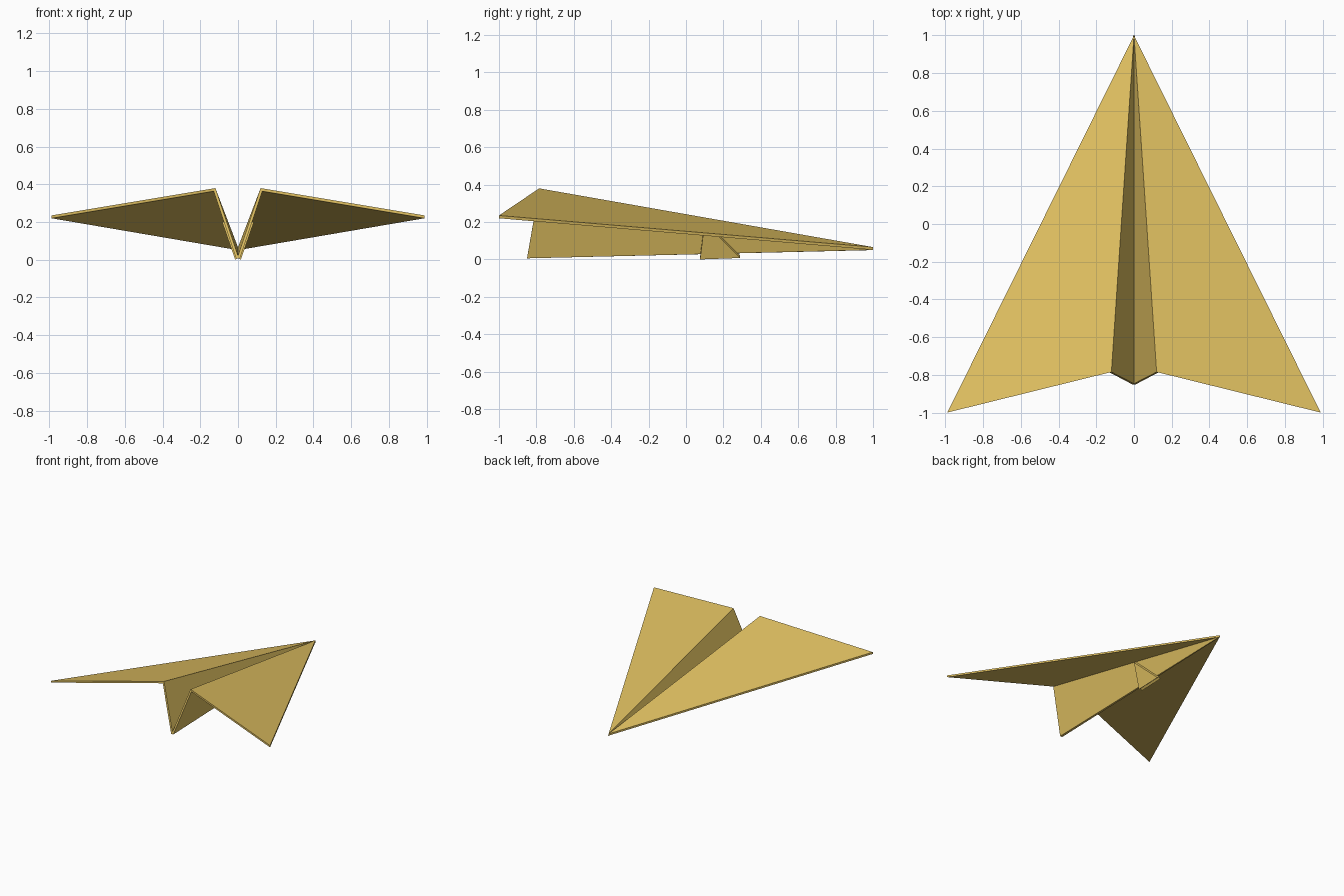
import bpy, bmesh
from mathutils import Vector

if "Cube" in bpy.data.objects:
    bpy.data.objects.remove(bpy.data.objects["Cube"])

paper = bpy.data.materials.new("tan_paper")
paper.diffuse_color = (0.75, 0.53, 0.12, 1)
paper.use_nodes = True
paper.node_tree.nodes["Principled BSDF"].inputs["Base Color"].default_value = paper.diffuse_color


def mirrored_part(name, points):
    """Convex sheet on the +x side, mirrored to -x."""
    bm = bmesh.new()
    for p in points:
        bm.verts.new(p)
    bmesh.ops.convex_hull(bm, input=bm.verts[:])
    # open the centre plane so both halves join into one shell
    inner = [f for f in bm.faces if all(abs(v.co.x) < 1e-5 for v in f.verts)]
    bmesh.ops.delete(bm, geom=inner, context='FACES')
    bmesh.ops.dissolve_limit(bm, angle_limit=0.01, verts=bm.verts[:], edges=bm.edges[:])
    bmesh.ops.recalc_face_normals(bm, faces=bm.faces[:])
    mesh = bpy.data.meshes.new(name)
    bm.to_mesh(mesh)
    bm.free()
    mesh.materials.append(paper)
    obj = bpy.data.objects.new(name, mesh)
    bpy.context.collection.objects.link(obj)
    mod = obj.modifiers.new("mirror", 'MIRROR')
    mod.merge_threshold = 0.0001
    return obj


def sheet(points, offset):
    """Outline plus a copy shifted by the paper thickness."""
    return points + [Vector(p) + Vector(offset) for p in points]


# wings: thin triangles from the nose to the raised fold and the low tips
mirrored_part("wings", sheet(
    [(0, 1, 0.066), (0.12, -0.785, 0.38), (0.99, -1, 0.235)], (0, 0, -0.015)))

# body: V-shaped fold under the wings, tapering to the nose
mirrored_part("folded_body", [
    (0, -0.847, 0.022), (0.12, -0.785, 0.38), (0.13, -0.787, 0.366),
    (0.010, -0.85, 0.006), (0, -0.85, 0.006),
    (0, 1, 0.064), (0, 1, 0.05), (0.004, 1, 0.051)])

# small triangular lock flaps on both sides of the keel
mirrored_part("lock_flaps", sheet(
    [(0.068, 0.10, 0.208), (0, 0.075, 0.012), (0, 0.29, 0.020)],
    (0.015, 0, -0.012)))
